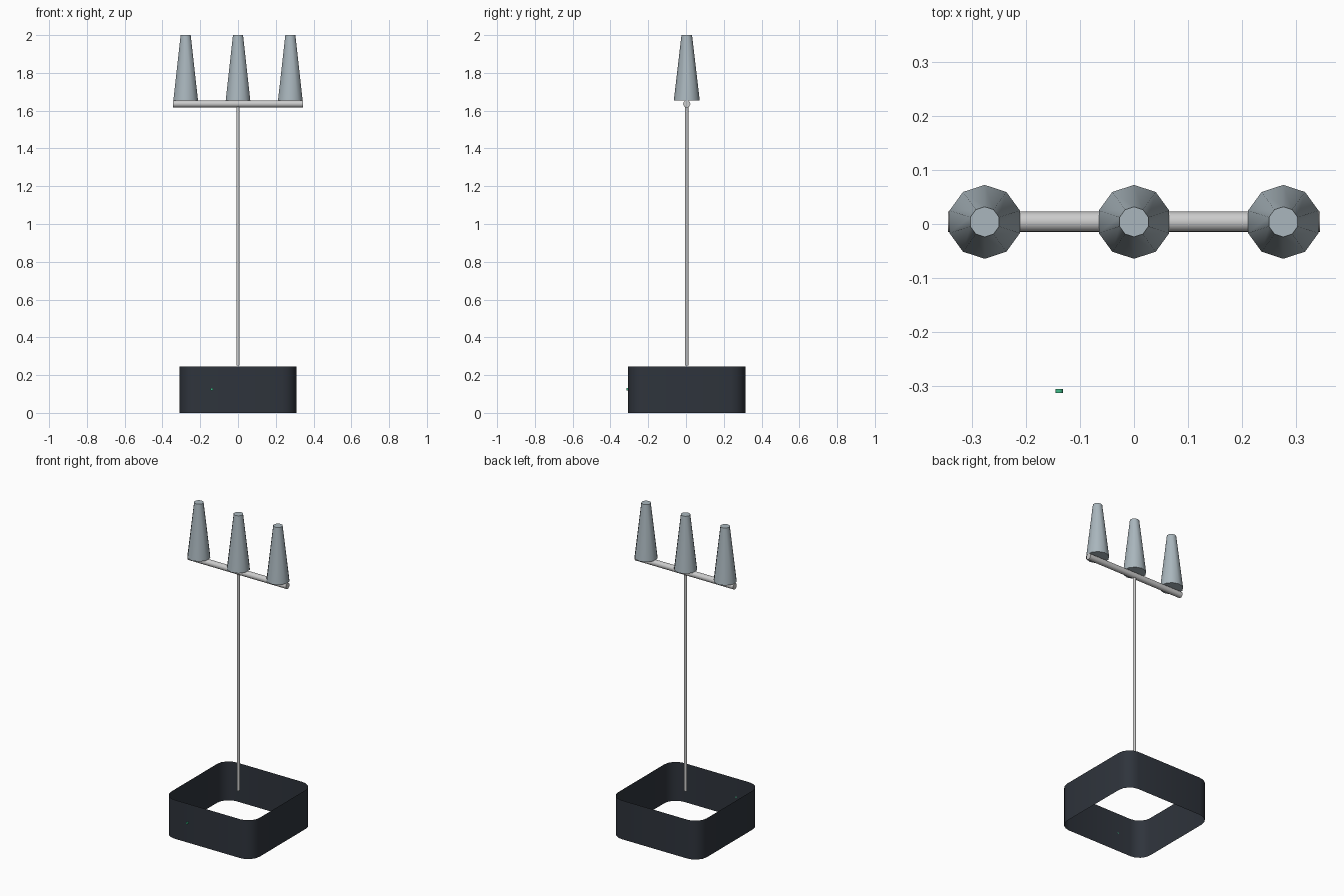
import bpy, bmesh
from math import sin, cos, pi, radians
from mathutils import Matrix

if "Cube" in bpy.data.objects:
    bpy.data.objects.remove(bpy.data.objects["Cube"])

CY = 0.004  # shared centre line in y


def material(name, rgb):
    m = bpy.data.materials.new(name)
    m.diffuse_color = (*rgb, 1)
    m.use_nodes = True
    m.node_tree.nodes["Principled BSDF"].inputs["Base Color"].default_value = m.diffuse_color
    return m


def finish(name, bm, mat=None):
    me = bpy.data.meshes.new(name)
    bm.to_mesh(me)
    bm.free()
    ob = bpy.data.objects.new(name, me)
    bpy.context.collection.objects.link(ob)
    if mat:
        me.materials.append(mat)
    bpy.ops.object.select_all(action='DESELECT')
    ob.select_set(True)
    bpy.context.view_layer.objects.active = ob
    bpy.ops.object.shade_smooth_by_angle(angle=radians(46))
    return ob


def round_part(name, sides, r1, r2, length, loc, rot=Matrix(), mat=None):
    bm = bmesh.new()
    bmesh.ops.create_cone(bm, cap_ends=True, segments=sides, radius1=r1, radius2=r2,
                          depth=length, matrix=Matrix.Translation(loc) @ rot)
    return finish(name, bm, mat)


dark = material("dark_casing", (0.028, 0.034, 0.045))
steel = material("blue_grey", (0.40, 0.47, 0.51))
green = material("green_light", (0.05, 0.5, 0.25))

# base: open rounded-square sleeve, a single sheet without top or bottom
half, r, h, steps = 0.31, 0.08, 0.246, 4
bm = bmesh.new()
ring = []
for q, (sx, sy) in enumerate([(1, 1), (-1, 1), (-1, -1), (1, -1)]):
    for i in range(steps + 1):
        a = (q + i / steps) * pi / 2
        ring.append((sx * (half - r) + r * cos(a), CY + sy * (half - r) + r * sin(a)))
low = [bm.verts.new((x, y, 0)) for x, y in ring]
top = [bm.verts.new((x, y, h)) for x, y in ring]
for i in range(len(ring)):
    j = (i + 1) % len(ring)
    bm.faces.new((low[i], low[j], top[j], top[i]))
finish("base_sleeve", bm, dark)

# indicator light on the front wall
round_part("indicator_light", 12, 0.007, 0.007, 0.008, (-0.139, -0.310, 0.125),
           Matrix.Rotation(pi / 2, 4, 'X'), green)

# pole and crossbar
round_part("pole", 12, 0.009, 0.009, 1.375, (0, CY, 0.25 + 1.375 / 2))
round_part("crossbar", 16, 0.019, 0.019, 0.69, (0, CY, 1.636), Matrix.Rotation(pi / 2, 4, 'Y'))

# three ten-sided tapered cones standing on the bar
for name, x in (("left", -0.277), ("middle", 0), ("right", 0.277)):
    round_part(name + "_cone", 10, 0.0685, 0.028, 0.345, (x, CY, 1.8275), mat=steel)
